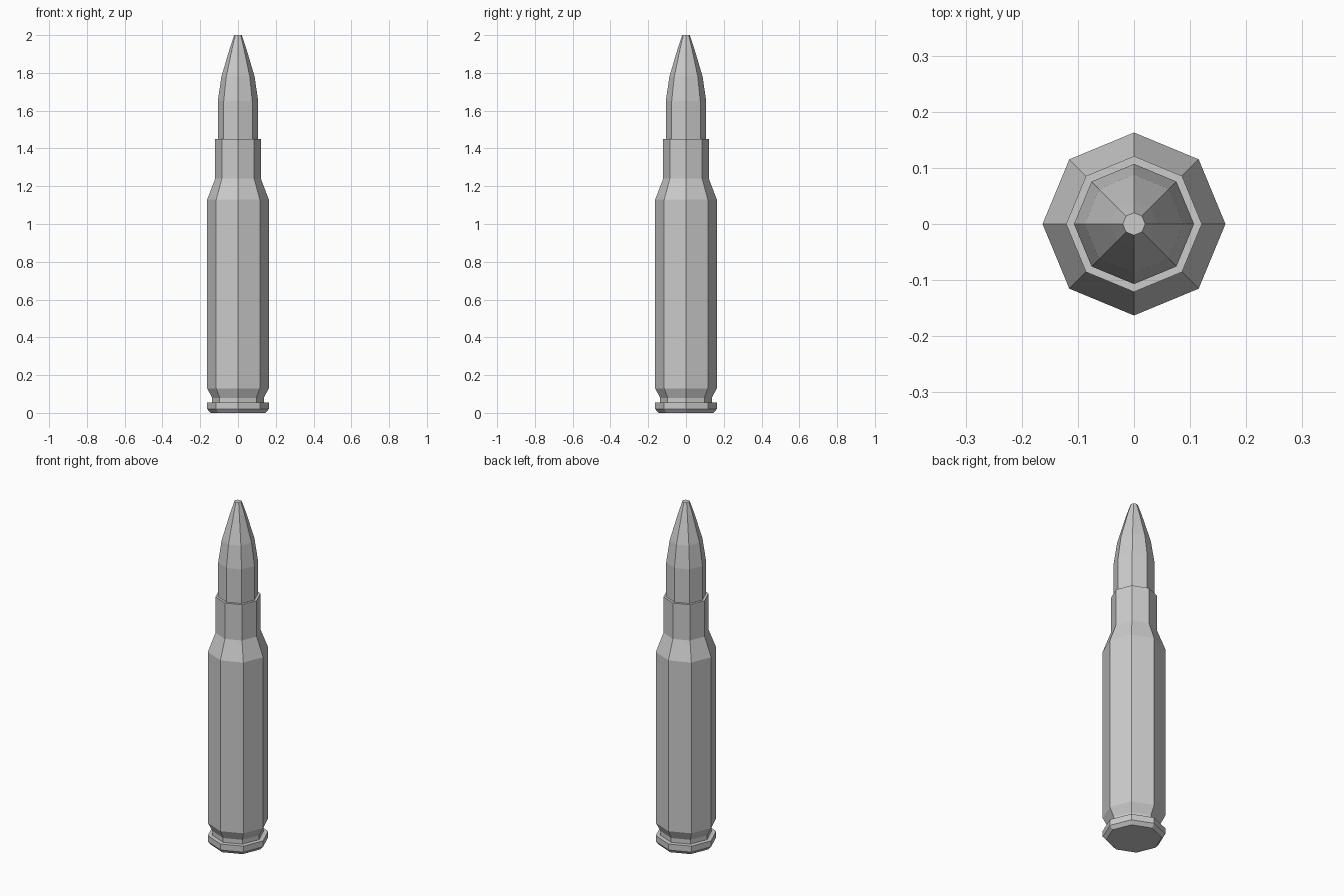
import bpy
import bmesh
from math import cos, sin, tau

SIDES = 8

cube = bpy.data.objects.get("Cube")
if cube:
    bpy.data.objects.remove(cube, do_unlink=True)

# One plain grey metal for every part
grey = bpy.data.materials.new("grey metal")
grey.use_nodes = True
colour = (0.6, 0.6, 0.6, 1)
grey.diffuse_color = colour
grey.node_tree.nodes["Principled BSDF"].inputs["Base Color"].default_value = colour


def lathe(name, profile):
    """Closed flat-sided solid from (radius, height) pairs, bottom to top."""
    bm = bmesh.new()
    rings = [[bm.verts.new((r * cos(tau * i / SIDES), r * sin(tau * i / SIDES), z))
              for i in range(SIDES)] for r, z in profile]
    for low, high in zip(rings, rings[1:]):
        for i in range(SIDES):
            j = (i + 1) % SIDES
            bm.faces.new((low[i], low[j], high[j], high[i]))
    bm.faces.new(rings[0][::-1])
    bm.faces.new(rings[-1])
    mesh = bpy.data.meshes.new(name)
    bm.to_mesh(mesh)
    bm.free()
    mesh.materials.append(grey)
    obj = bpy.data.objects.new(name, mesh)
    bpy.context.collection.objects.link(obj)
    return obj


# Case: bevelled rim, extractor groove, body, shoulder and neck
lathe("case", [(0.145, 0), (0.163, 0.02), (0.163, 0.055), (0.137, 0.055),
               (0.137, 0.08), (0.163, 0.13), (0.163, 1.13),
               (0.121, 1.24), (0.121, 1.45)])

# Pointed tip seated on the neck
lathe("tip", [(0.107, 1.45), (0.107, 1.65), (0.088, 1.78),
              (0.042, 1.935), (0.02, 2)])
